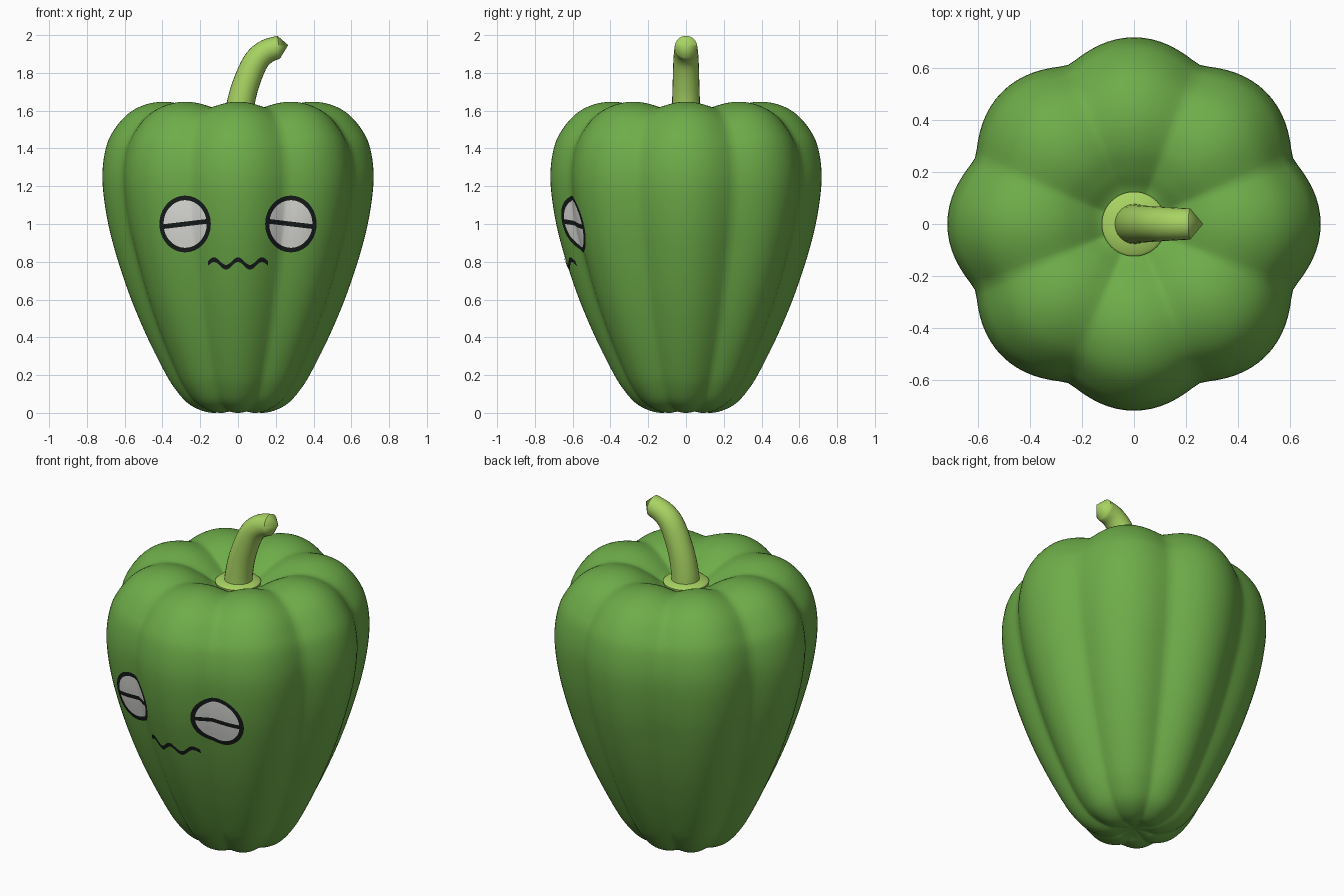
import bpy, bmesh, math
from mathutils import Vector
from mathutils.bvhtree import BVHTree

if "Cube" in bpy.data.objects:
    bpy.data.objects.remove(bpy.data.objects["Cube"])


def srgb(r, g, b):
    f = lambda c: c / 12.92 if c <= 0.04045 else ((c + 0.055) / 1.055) ** 2.4
    return (f(r / 255), f(g / 255), f(b / 255), 1)


def material(name, rgb):
    m = bpy.data.materials.new(name)
    m.diffuse_color = srgb(*rgb)
    m.use_nodes = True
    m.node_tree.nodes["Principled BSDF"].inputs["Base Color"].default_value = m.diffuse_color
    return m


GREEN = material("pepper_green", (110, 173, 73))
STEM = material("stem_light_green", (168, 211, 98))
WHITE = material("eye_white", (232, 232, 228))
BLACK = material("outline_black", (24, 29, 28))


def grid(name, rows, mats, closed=True, flat=False, rule=None):
    """Skin a list of point rows with quads; rule(row index) picks the material."""
    bm = bmesh.new()
    vs = [[bm.verts.new(p) for p in row] for row in rows]
    n = len(rows[0])
    for i in range(len(rows) - 1):
        for j in range(n if closed else n - 1):
            k = (j + 1) % n
            f = bm.faces.new((vs[i][j], vs[i][k], vs[i + 1][k], vs[i + 1][j]))
            f.material_index = rule(i) if rule else 0
    bmesh.ops.remove_doubles(bm, verts=bm.verts, dist=1e-5)
    if flat:  # painted plates face the front
        for f in bm.faces:
            f.normal_update()
            if f.normal.y > 0:
                f.normal_flip()
    else:
        bmesh.ops.recalc_face_normals(bm, faces=bm.faces)
    me = bpy.data.meshes.new(name)
    bm.to_mesh(me)
    bm.free()
    for m in mats:
        me.materials.append(m)
    ob = bpy.data.objects.new(name, me)
    bpy.context.collection.objects.link(ob)
    bpy.ops.object.select_all(action='DESELECT')
    ob.select_set(True)
    bpy.context.view_layer.objects.active = ob
    bpy.ops.object.shade_smooth_by_angle(angle=math.radians(45))
    return ob


def spline(pts, sub):
    """Catmull-Rom curve through the points."""
    P = [Vector(p) for p in pts]
    P = [2 * P[0] - P[1]] + P + [2 * P[-1] - P[-2]]
    out = []
    for i in range(1, len(P) - 2):
        a, b, c, d = P[i - 1:i + 3]
        for s in range(sub):
            t = s / sub
            out.append(0.5 * (2 * b + (c - a) * t + (2 * a - 5 * b + 4 * c - d) * t * t
                              + (3 * b - a - 3 * c + d) * t ** 3))
    return out + [P[-2]]


# Body: eight lobes, grooves pressed in along the profile normal
profile = spline([(0, .02), (.07, .01), (.13, 0), (.2, .015), (.27, .055), (.335, .13),
                  (.39, .22), (.48, .4), (.565, .6), (.64, .82), (.693, 1.03), (.718, 1.24),
                  (.70, 1.4), (.655, 1.5), (.58, 1.585), (.49, 1.632), (.39, 1.647),
                  (.29, 1.63), (.2, 1.585), (.13, 1.538), (.06, 1.52), (0, 1.515)], 5)
N = 128
rows = []
for i, p in enumerate(profile):
    t = (profile[min(i + 1, len(profile) - 1)] - profile[max(i - 1, 0)]).normalized()
    depth = 0.062 * min(1, max(p.x, 0) / .65) ** 1.2
    row = []
    for j in range(N):
        a = 2 * math.pi * j / N
        d = depth * (1 - min(1, math.sqrt(math.cos(4 * a) ** 2 + .01)))
        r, z = p.x - t.y * d, p.y + t.x * d
        row.append((r * math.cos(a), r * math.sin(a), z))
    rows.append(row)
body = grid("pepper_body", rows, [GREEN])
tree = BVHTree.FromPolygons([v.co for v in body.data.vertices],
                            [tuple(f.vertices) for f in body.data.polygons])


# Stem: tapered bent tube with a short pointed end
path = spline([(0, 1.5), (.008, 1.6), (.035, 1.72), (.088, 1.85), (.145, 1.91), (.216, 1.937)], 5)
rows = []
for i, p in enumerate(path):
    t = (path[min(i + 1, len(path) - 1)] - path[max(i - 1, 0)]).normalized()
    if i == len(path) - 1:
        t = Vector((1, .12)).normalized()
    r = .079 - .019 * i / (len(path) - 1)
    rows.append([(p.x - t.y * r * math.cos(a), r * math.sin(a), p.y + t.x * r * math.cos(a))
                 for a in (2 * math.pi * j / 24 for j in range(24))])
rows.append([(.266, 0, 1.947)] * 24)
grid("stem", rows, [STEM])

# Collar around the foot of the stem
grid("stem_collar", [[(r * math.cos(a), r * math.sin(a), z)
                      for a in (2 * math.pi * j / 48 for j in range(48))]
                     for r, z in ((.118, 1.5), (.124, 1.545), (.115, 1.553), (.06, 1.56))], [STEM])


def on_body(x, z, off):
    hit = tree.ray_cast(Vector((x, -2, z)), Vector((0, 1, 0)))[0]
    return (x, hit.y - off, z)


def strip(name, x0, x1, height, width, off, n=72):
    """Painted line following height(x) over the body."""
    xs = [x0 + (x1 - x0) * i / n for i in range(n + 1)]
    grid(name, [[on_body(x, height(x) + width * (k / 3 - .5), off) for k in range(4)]
                for x in xs], [BLACK], closed=False, flat=True)


# Eyes: white oval, black rim, half-closed lid line
for side, s in (("left", -1), ("right", 1)):
    radii = [i / 10 * .84 for i in range(11)] + [.92, 1]
    grid(side + "_eye", [[on_body(s * .28 + .136 * q * math.cos(a), 1 + .15 * q * math.sin(a), .005)
                          for a in (2 * math.pi * j / 64 for j in range(64))] for q in radii],
         [WHITE, BLACK], flat=True, rule=lambda i: int(i >= 10))
    strip(side + "_eyelid_line", s * .28 - .125, s * .28 + .125,
          lambda x: 1 - .12 * (abs(x) - .28), .025, .008)

# Wavy mouth
strip("mouth", -.16, .16, lambda x: .791 + .02 * math.cos(2 * math.pi * x / .127), .025, .005, 96)
